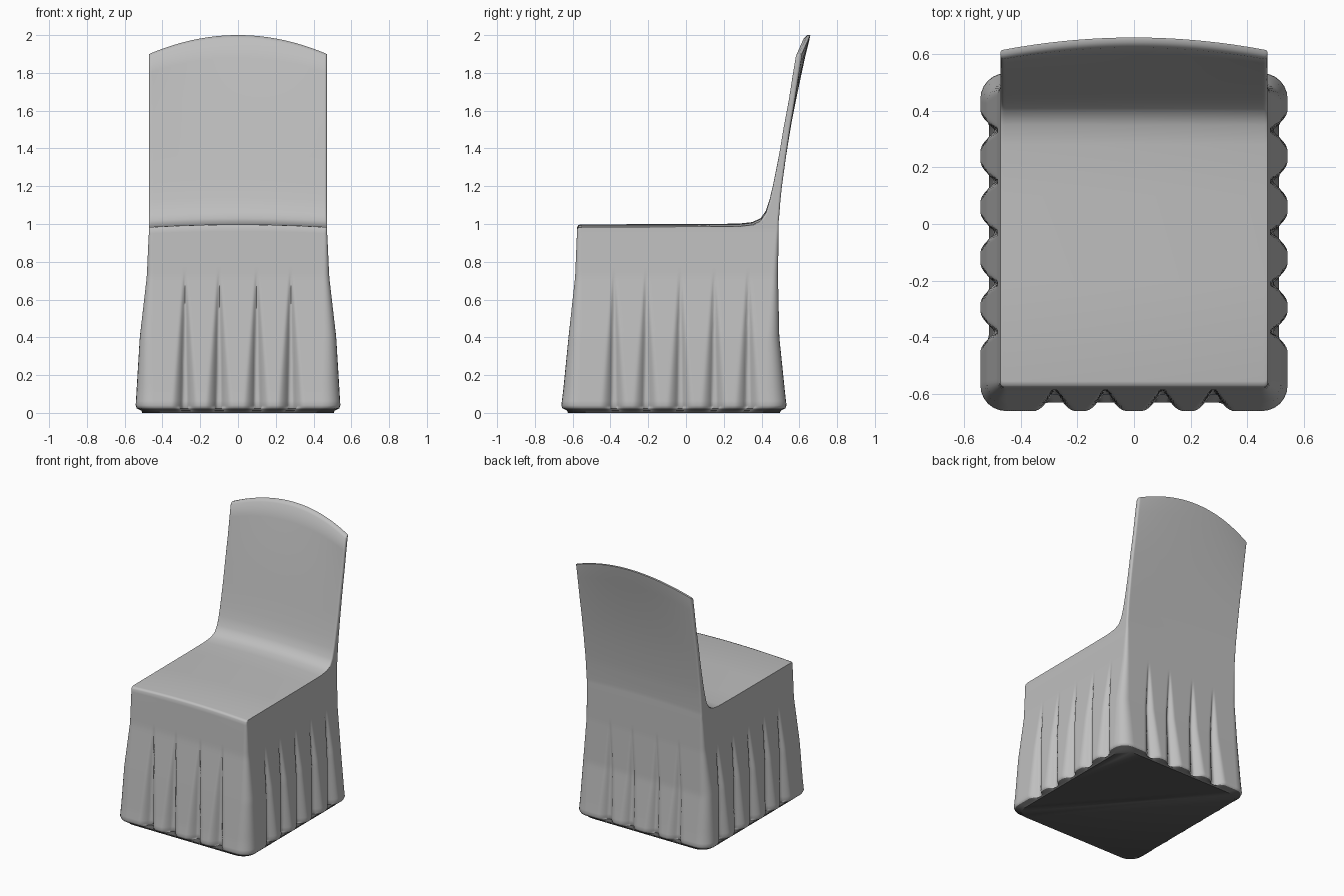
import bpy, bmesh, math
from mathutils import Vector

cube = bpy.data.objects.get("Cube")
if cube:
    bpy.data.objects.remove(cube, do_unlink=True)


def material(name, value):
    mat = bpy.data.materials.new(name)
    mat.use_nodes = True
    colour = (value, value, value, 1)
    mat.diffuse_color = colour
    mat.node_tree.nodes["Principled BSDF"].inputs["Base Color"].default_value = colour
    return mat


SIDE_STEPS, ARC_STEPS = 120, 6
PLEATS_X = (-0.28, -0.1, 0.1, 0.28)
PLEATS_Y = (-0.38, -0.21, -0.03, 0.15, 0.33)

# Section keys: height, half width, front y, rear y, corner radius
SKIRT = [(0.04, 0.542, -0.66, 0.532, 0.09), (0.12, 0.537, -0.65, 0.523, 0.085),
         (0.4, 0.52, -0.622, 0.494, 0.06), (0.72, 0.483, -0.587, 0.487, 0.03),
         (0.96, 0.472, -0.577, 0.49, 0.015)]
# Seat and back: height, front y, rear y
UPPER = [(0.985, -0.576, 0.49), (0.995, -0.57, 0.49), (0.998, -0.555, 0.49),
         (0.999, -0.2, 0.49), (1.0, 0.1, 0.49), (1.002, 0.28, 0.49),
         (1.01, 0.35, 0.49), (1.03, 0.395, 0.491), (1.07, 0.423, 0.495),
         (1.13, 0.443, 0.5), (1.2, 0.46, 0.508), (1.35, 0.49, 0.528),
         (1.5, 0.515, 0.55), (1.65, 0.543, 0.575), (1.8, 0.566, 0.598),
         (1.885, 0.58, 0.612), (1.9, 0.597, 0.613)]


def smooth(t):
    t = max(0.0, min(1.0, t))
    return t * t * (3 - 2 * t)


def skirt_section(z):
    for a, b in zip(SKIRT, SKIRT[1:]):
        if z <= b[0]:
            f = (z - a[0]) / (b[0] - a[0])
            return [p + (q - p) * f for p, q in zip(a, b)]
    return list(SKIRT[-1])


def pleat(coord, centres, z, depth):
    """Tapering fold between rounded lobes: inward offset along one side."""
    s = max(0.0, (0.74 - z) / 0.7)
    width = 0.01 + 0.065 * s
    near = min(abs(coord - c) for c in centres)
    t = max(0.0, min(1.0, 1.2 * (1 - near / width)))
    return depth * s ** 0.8 * t * t


def ring(z, hw, front, rear, r, folds=True, inset=0.0):
    """Rounded rectangle section, with folds on all four sides."""
    hw, front, rear = hw - inset, front + inset, rear - inset
    r = min(r, (rear - front) * 0.45)
    corners = [Vector((-hw, front)), Vector((hw, front)),
               Vector((hw, rear)), Vector((-hw, rear))]
    pts = []
    for k in range(4):
        a, b = corners[k], corners[(k + 1) % 4]
        along = (b - a).normalized()
        inward = Vector((-along.y, along.x))
        start, end = a + along * r, b - along * r
        for i in range(SIDE_STEPS + 1):
            p = start.lerp(end, i / SIDE_STEPS)
            if folds:
                across = k % 2 == 0
                depth = 0.058 if k == 0 else 0.046
                p = p + inward * pleat(p.x if across else p.y,
                                       PLEATS_X if across else PLEATS_Y, z, depth)
            pts.append(p)
        centre = end + inward * r
        for i in range(1, ARC_STEPS):
            t = i / ARC_STEPS * math.pi / 2
            pts.append(centre - inward * r * math.cos(t) + along * r * math.sin(t))
    return [Vector((p.x, p.y, z)) for p in pts]


def shape_upper(p):
    """Crown the seat, bow the back and arch its top."""
    u = min(1.0, abs(p.x) / 0.47)
    k = max(0.0, (p.z - 1) / 0.9)
    sag = 0.014 * u * u * smooth((p.z - 0.9) / 0.09) * (1 - smooth((p.z - 1) / 0.2))
    crown = 1 - u * u
    return Vector((p.x, p.y + 0.045 * crown * k ** 3, p.z + 0.1 * crown * k ** 2 - sag))


# Straight dark base, rolled hem, then pleated skirt
hem = SKIRT[0][1:]
rings = [ring(0.0, *hem, folds=False, inset=0.035),
         ring(0.012, *hem, folds=False, inset=0.03),
         ring(0.024, *hem, inset=0.006)]
for i in range(41):
    z = 0.04 + 0.92 * i / 40
    rings.append(ring(*skirt_section(z)))
# Seat top flowing into the thin back
for z, front, rear in UPPER:
    rings.append(ring(z, 0.471, front, rear, 0.012, folds=False))

bm = bmesh.new()
loops = [[bm.verts.new(shape_upper(p)) for p in pts] for pts in rings]
for low, high in zip(loops, loops[1:]):
    n = len(low)
    for i in range(n):
        j = (i + 1) % n
        bm.faces.new((low[i], low[j], high[j], high[i]))

# Underside
bm.faces.new(list(reversed(loops[0])))
# Arched top edge, bridged from front to rear
top = loops[-1]
rear_start = 2 * (SIDE_STEPS + ARC_STEPS)
rear_end = rear_start + SIDE_STEPS
for i in range(SIDE_STEPS):
    bm.faces.new((top[i], top[i + 1], top[rear_end - i - 1], top[rear_end - i]))
bm.faces.new(top[SIDE_STEPS:rear_start + 1])
bm.faces.new(top[rear_end:] + top[:1])
bmesh.ops.recalc_face_normals(bm, faces=bm.faces[:])

# Dark underside and the thin strip under the hem
for face in bm.faces:
    face.material_index = 1 if face.calc_center_median().z < 0.02 else 0

mesh = bpy.data.meshes.new("chair_cover")
bm.to_mesh(mesh)
bm.free()
mesh.materials.append(material("grey_fabric", 0.52))
mesh.materials.append(material("dark_underside", 0.1))
cover = bpy.data.objects.new("chair_cover", mesh)
bpy.context.collection.objects.link(cover)

bpy.ops.object.select_all(action='DESELECT')
cover.select_set(True)
bpy.context.view_layer.objects.active = cover
bpy.ops.object.shade_smooth_by_angle(angle=math.radians(65))
